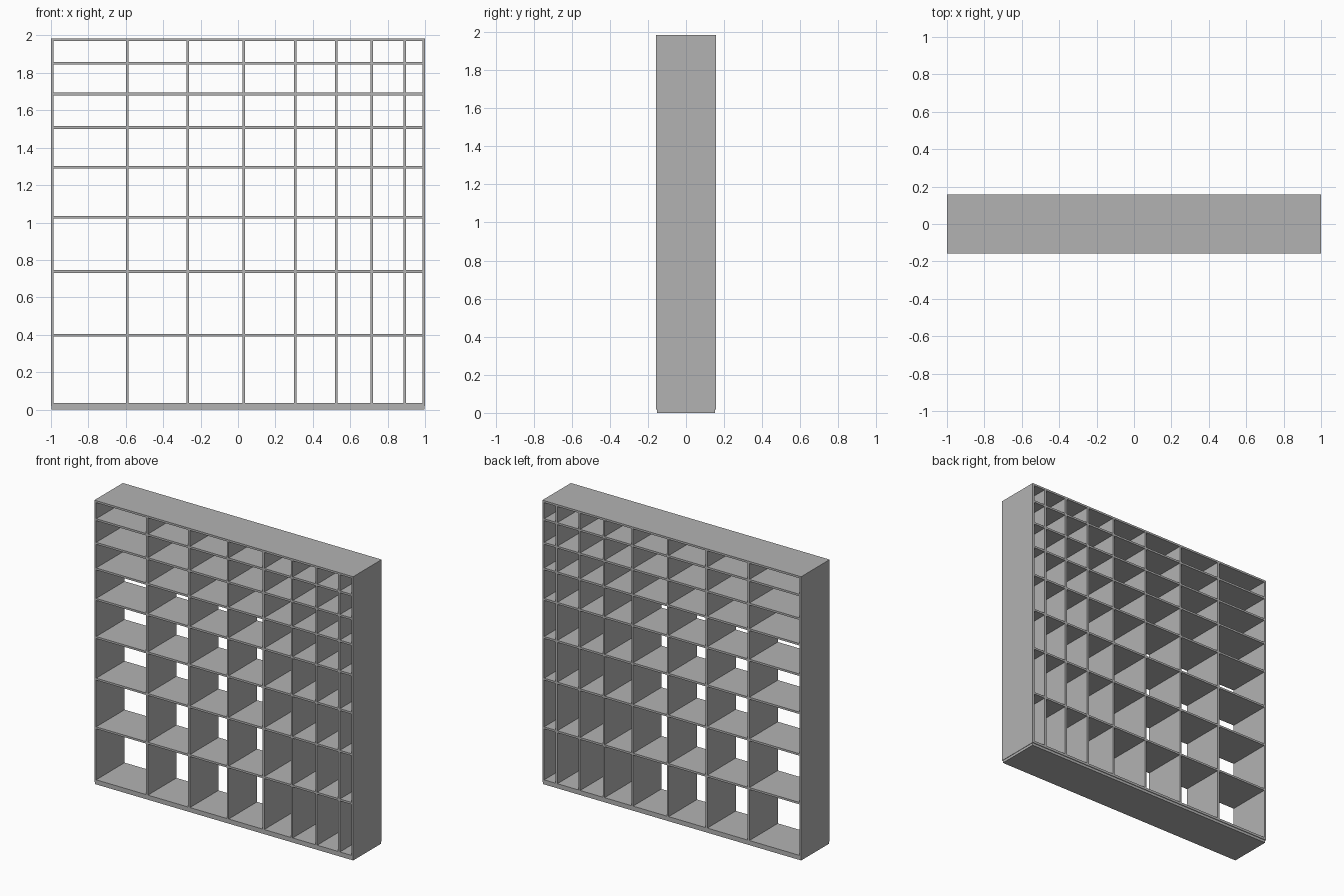
import bpy
import bmesh
from mathutils import Matrix, Vector

if "Cube" in bpy.data.objects:
    bpy.data.objects.remove(bpy.data.objects["Cube"])

HALF_W, HALF_D = 1.0, 0.157
BOTTOM, TOP, T = 0.018, 1.985, 0.014
FLOOR_TOP = 0.035

grey = bpy.data.materials.new("light grey")
grey.diffuse_color = (0.45, 0.45, 0.45, 1)
grey.use_nodes = True
grey.node_tree.nodes["Principled BSDF"].inputs["Base Color"].default_value = grey.diffuse_color


def boxes(name, spans):
    """One object made of boxes, each given as (x0, x1, z0, z1, half depth)."""
    bm = bmesh.new()
    for x0, x1, z0, z1, d in spans:
        centre = Vector(((x0 + x1) / 2, 0, (z0 + z1) / 2))
        size = Matrix.Diagonal((x1 - x0, 2 * d, z1 - z0, 1))
        bmesh.ops.create_cube(bm, size=1, matrix=Matrix.Translation(centre) @ size)
    mesh = bpy.data.meshes.new(name)
    bm.to_mesh(mesh)
    bm.free()
    mesh.materials.append(grey)
    obj = bpy.data.objects.new(name, mesh)
    bpy.context.collection.objects.link(obj)
    return obj


# Outer case
inner = HALF_W - T
boxes("left_side", [(-HALF_W, -inner, BOTTOM, TOP, HALF_D)])
boxes("right_side", [(inner, HALF_W, BOTTOM, TOP, HALF_D)])
boxes("top_panel", [(-inner, inner, TOP - T, TOP, HALF_D)])
boxes("bottom_panel", [(-inner, inner, BOTTOM, FLOOR_TOP, HALF_D)])

# Slightly recessed plinth
boxes("plinth", [(-HALF_W + 0.003, HALF_W - 0.003, 0, BOTTOM, HALF_D - 0.005)])

# Shelves, closer together towards the top
shelf_z = [0.398, 0.738, 1.029, 1.295, 1.508, 1.687, 1.852]
boxes("shelves", [(-inner, inner, z - T / 2, z + T / 2, HALF_D) for z in shelf_z])

# Upright dividers, closer together towards the right, fitted between shelves
divider_x = [-0.593, -0.268, 0.031, 0.306, 0.526, 0.715, 0.891]
lows = [FLOOR_TOP] + [z + T / 2 for z in shelf_z]
highs = [z - T / 2 for z in shelf_z] + [TOP - T]
boxes("dividers", [(x - T / 2, x + T / 2, lo, hi, HALF_D)
                   for x in divider_x for lo, hi in zip(lows, highs)])
